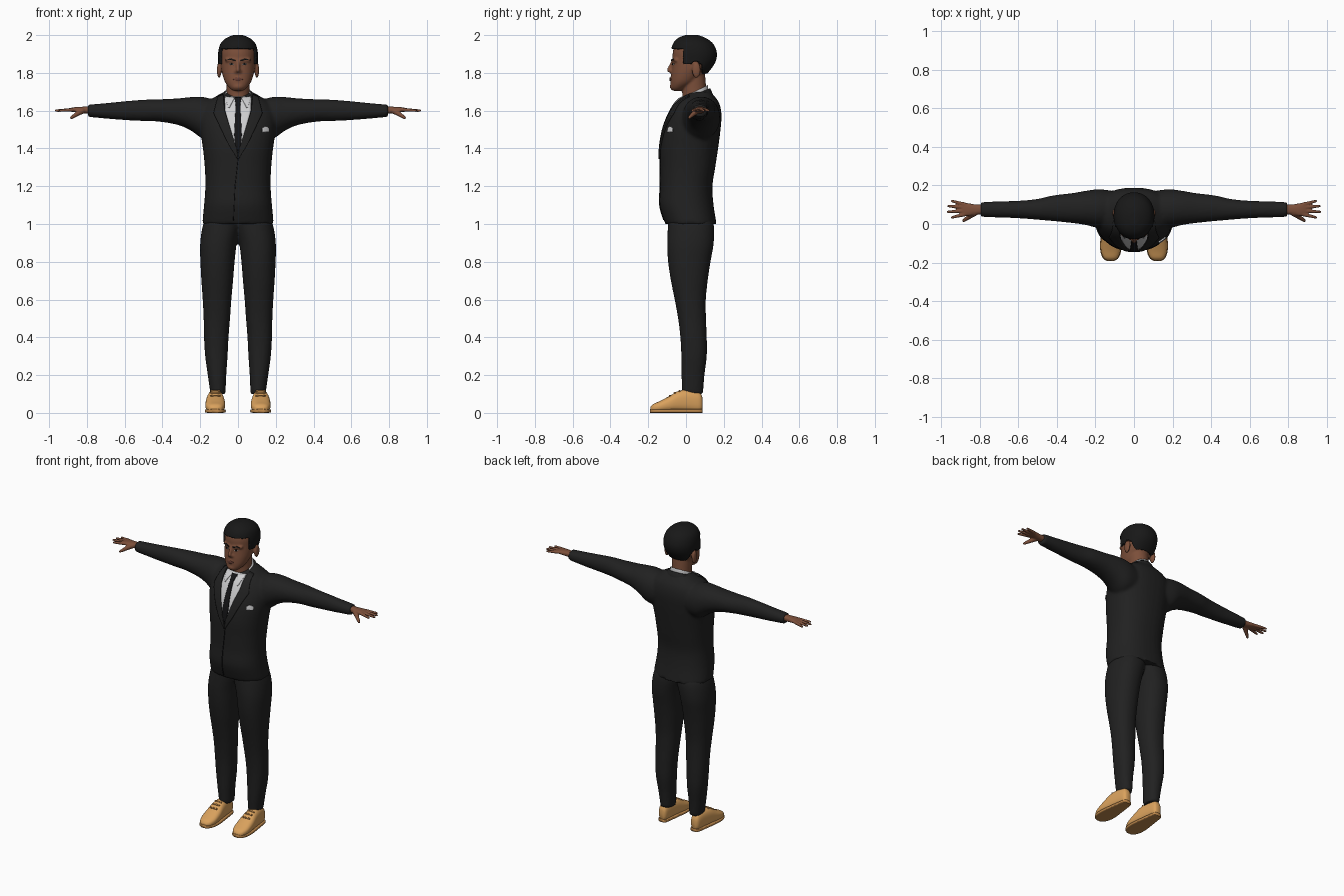
import bpy
import bmesh
import math
from mathutils import Vector, Matrix
from mathutils.bvhtree import BVHTree

cube = bpy.data.objects.get("Cube")
if cube:
    bpy.data.objects.remove(cube, do_unlink=True)


def material(name, r, g, b):
    mat = bpy.data.materials.new(name)
    mat.use_nodes = True
    mat.diffuse_color = (r, g, b, 1)
    shader = mat.node_tree.nodes["Principled BSDF"]
    shader.inputs["Base Color"].default_value = (r, g, b, 1)
    shader.inputs["Roughness"].default_value = 0.8
    return mat


SUIT = material("suit black", 0.015, 0.015, 0.015)
TIE = material("tie black", 0.007, 0.007, 0.008)
SHIRT = material("shirt white", 0.62, 0.62, 0.63)
SKIN = material("brown skin", 0.2, 0.078, 0.042)
LIP = material("lip brown", 0.14, 0.05, 0.035)
HAIR = material("hair black", 0.009, 0.009, 0.009)
EYE = material("eye white", 0.45, 0.42, 0.4)
SHOE = material("tan leather", 0.7, 0.36, 0.11)
SOLE = material("sole tan", 0.5, 0.24, 0.07)


def finish(name, bm, mat, voxel=0, relax=3):
    """Turn a bmesh into a smooth object, optionally fusing its parts."""
    bmesh.ops.recalc_face_normals(bm, faces=bm.faces[:])
    mesh = bpy.data.meshes.new(name)
    bm.to_mesh(mesh)
    bm.free()
    mesh.materials.append(mat)
    for poly in mesh.polygons:
        poly.use_smooth = True
    obj = bpy.data.objects.new(name, mesh)
    bpy.context.collection.objects.link(obj)
    if voxel:
        fuse = obj.modifiers.new("fuse", 'REMESH')
        fuse.mode = 'VOXEL'
        fuse.voxel_size = voxel
        fuse.use_smooth_shade = True
        soften = obj.modifiers.new("soften", 'SMOOTH')
        soften.iterations = relax
    return obj


def densify(rings, steps=4):
    """Catmull-Rom interpolation between measured rings."""
    out = []
    last = len(rings) - 1
    for i in range(last):
        quad = [rings[max(0, min(last, i + k))] for k in (-1, 0, 1, 2)]
        for s in range(steps):
            t = s / steps
            out.append([b + t * (c - a + t * (2*a - 5*b + 4*c - d + t * (3*(b - c) + d - a))) / 2
                        for a, b, c, d in zip(*quad)])
    return out + [list(rings[-1])]


def loft(bm, axis, rings, power=2.0, tilt=0.0, sides=32):
    """Skin rings of (position, a low, a high, b low, b high) along an axis."""
    rows = []
    for pos, a0, a1, b0, b1 in densify(rings):
        row = []
        for i in range(sides):
            ang = math.tau * i / sides
            ca, sa = math.cos(ang), math.sin(ang)
            a = (a1 - a0) / 2 * math.copysign(abs(ca) ** (2 / power), ca)
            b = (b1 - b0) / 2 * math.copysign(abs(sa) ** (2 / power), sa)
            p = pos + tilt * b
            a += (a0 + a1) / 2
            b += (b0 + b1) / 2
            row.append(bm.verts.new({'x': (p, a, b), 'y': (a, p, b), 'z': (a, b, p)}[axis]))
        rows.append(row)
    for low, high in zip(rows, rows[1:]):
        for i in range(sides):
            j = (i + 1) % sides
            bm.faces.new((low[i], low[j], high[j], high[i]))
    bm.faces.new(rows[0])
    bm.faces.new(rows[-1])


def ball(bm, centre, size):
    bmesh.ops.create_uvsphere(bm, u_segments=16, v_segments=10, radius=1,
                              matrix=Matrix.LocRotScale(Vector(centre), None, Vector(size)))


def tube(bm, start, end, r1, r2):
    """Tapered limb with rounded ends."""
    a, b = Vector(start), Vector(end)
    turn = (b - a).to_track_quat('Z', 'Y')
    bmesh.ops.create_cone(bm, cap_ends=True, segments=14, radius1=r1, radius2=r2, depth=(b - a).length,
                          matrix=Matrix.LocRotScale((a + b) / 2, turn, None))
    ball(bm, a, (r1,) * 3)
    ball(bm, b, (r2,) * 3)


def both_sides(bm):
    copy = bmesh.ops.duplicate(bm, geom=bm.verts[:] + bm.edges[:] + bm.faces[:])["geom"]
    verts = [v for v in copy if isinstance(v, bmesh.types.BMVert)]
    bmesh.ops.scale(bm, vec=(-1, 1, 1), verts=verts)


def surface(obj):
    bpy.context.view_layer.update()
    return BVHTree.FromObject(obj, bpy.context.evaluated_depsgraph_get())


def patch(name, tree, left, right, mat, lift, cols=8):
    """Thin plate between two (x, z) edges, laid on the front of a surface."""
    bm = bmesh.new()
    rows = []
    for l, r in zip(densify(left, 1) if len(left) < 2 else left, right):
        rows.append((Vector(l), Vector(r)))
    fine = []
    for (l0, r0), (l1, r1) in zip(rows, rows[1:]):
        fine += [(l0.lerp(l1, s / 8), r0.lerp(r1, s / 8)) for s in range(8)]
    fine.append(rows[-1])
    grid = []
    for l, r in fine:
        line = []
        for c in range(cols + 1):
            x, z = l.lerp(r, c / cols)
            hit = tree.ray_cast(Vector((x, -1, z)), Vector((0, 1, 0)))[0]
            line.append(bm.verts.new((x, (hit.y if hit else 0) - lift / 2, z)))
        grid.append(line)
    for low, high in zip(grid, grid[1:]):
        for c in range(cols):
            bm.faces.new((low[c], low[c + 1], high[c + 1], high[c]))
    obj = finish(name, bm, mat)
    plate = obj.modifiers.new("plate", 'SOLIDIFY')
    plate.thickness = lift
    plate.offset = 0


def flip(edge):
    return [(-x, z) for x, z in edge]


# Jacket: sleeves fused into the body
bm = bmesh.new()
loft(bm, 'x', [(.1, 0, .17, 1.46, 1.65), (.18, -.02, .18, 1.45, 1.672), (.25, -.005, .172, 1.495, 1.672),
               (.32, .005, .16, 1.525, 1.665), (.42, .015, .148, 1.542, 1.66), (.5, .022, .13, 1.545, 1.658),
               (.6, .03, .12, 1.55, 1.65), (.7, .033, .118, 1.558, 1.64), (.795, .037, .113, 1.567, 1.632)], 2.1)
both_sides(bm)
body = [(1, .19, -.11, .162), (1.1, .18, -.14, .146), (1.2, .173, -.136, .14), (1.3, .176, -.136, .155),
        (1.4, .186, -.136, .17), (1.5, .2, -.12, .183), (1.58, .2, -.09, .188), (1.64, .17, -.055, .176),
        (1.68, .11, -.01, .148), (1.7, .075, .03, .13)]
loft(bm, 'z', [(z, -w, w, f, b) for z, w, f, b in body], 2.3)
jacket = finish("jacket", bm, SUIT, .01, 4)
chest = surface(jacket)

# Collars tilted up toward the nape
for name, mat, rings, tilt in (
        ("jacket_collar", SUIT, [(1.62, -.11, .11, -.03, .15), (1.66, -.096, .096, -.02, .14),
                                 (1.69, -.08, .08, -.012, .128)], .4),
        ("shirt_collar", SHIRT, [(1.62, -.08, .08, -.035, .122), (1.66, -.074, .074, -.034, .12),
                                 (1.7, -.067, .067, -.028, .115)], .5)):
    bm = bmesh.new()
    loft(bm, 'z', rings, 2, tilt)
    finish(name, bm, mat)

# Shirt front, tie, lapels and pocket square
opening = [(-.07, 1.675), (-.068, 1.6), (-.01, 1.4)]
patch("shirt_front", chest, opening, flip(opening), SHIRT, .003, 14)
knot = [(-.019, 1.668), (-.012, 1.632), (-.02, 1.47), (-.012, 1.39)]
patch("tie", chest, knot, flip(knot), TIE, .008)
inner = [(-.078, 1.685), (-.07, 1.6), (-.005, 1.39), (0, 1.35)]
outer = [(-.105, 1.675), (-.128, 1.585), (-.05, 1.42), (-.004, 1.345)]
tip_inner = [(-.018, 1.668), (-.045, 1.615)]
tip_outer = [(-.07, 1.675), (-.052, 1.617)]
for side, turn in (("right", list), ("left", flip)):
    patch(side + "_lapel", chest, turn(outer), turn(inner), SUIT, .009)
    patch(side + "_collar_point", chest, turn(tip_outer), turn(tip_inner), SHIRT, .007)
patch("pocket_square", chest, [(.13, 1.485), (.128, 1.508), (.142, 1.517)],
      [(.163, 1.487), (.163, 1.506), (.152, 1.515)], SHIRT, .008)
patch("front_seam", chest, [(.0, 1.36), (-.018, 1.2), (-.026, 1.02)],
      [(.004, 1.36), (-.014, 1.2), (-.022, 1.02)], TIE, .004, 2)

# Trousers
bm = bmesh.new()
loft(bm, 'z', [(.1, .066, .146, -.02, .09), (.2, .062, .16, -.024, .098), (.3, .055, .174, -.025, .11),
               (.4, .05, .18, -.03, .11), (.5, .042, .182, -.042, .106), (.6, .035, .187, -.06, .105),
               (.7, .026, .194, -.08, .115), (.8, .018, .199, -.095, .13), (.9, .006, .2, -.1, .147),
               (1, -.02, .184, -.095, .147), (1.06, -.02, .15, -.09, .12)], 2.2)
both_sides(bm)
finish("trousers", bm, SUIT, .01)

# Shoes with soles and laces
shoe = [(.087, .1, .135, .02, .08), (.072, .09, .148, .004, .108), (.02, .082, .157, .004, .122),
        (-.04, .074, .166, .004, .116), (-.09, .068, .172, .004, .088), (-.14, .07, .171, .004, .062),
        (-.175, .084, .158, .004, .046), (-.189, .105, .138, .01, .03)]
bm = bmesh.new()
loft(bm, 'y', shoe, 2.5)
both_sides(bm)
finish("shoes", bm, SHOE)
bm = bmesh.new()
loft(bm, 'y', [(y * 1.01, a - .003, b + .003, 0, .02) for y, a, b, c, d in shoe], 5)
both_sides(bm)
finish("shoe_soles", bm, SOLE)
bm = bmesh.new()
for y, z in ((-.035, .116), (-.06, .106), (-.085, .091)):
    tube(bm, (.098, y, z), (.142, y, z), .005, .005)
both_sides(bm)
finish("shoe_laces", bm, SOLE)

# Hands: palm, four fingers and a thumb
bm = bmesh.new()
loft(bm, 'x', [(.77, .052, .1, 1.585, 1.624), (.82, .048, .101, 1.586, 1.621), (.86, .041, .108, 1.592, 1.619),
               (.892, .046, .108, 1.595, 1.613)], 2.4)
for base, tip, reach in ((.05, .034, .942), (.068, .063, .963), (.086, .093, .961), (.101, .119, .942)):
    tube(bm, (.875, base, 1.605), (reach, tip, 1.6), .0105, .007)
tube(bm, (.825, .058, 1.6), (.882, .017, 1.563), .017, .008)
both_sides(bm)
finish("hands", bm, SKIN, .0045, 2)

# Head: skull, neck, ears, nose, brow and mouth fused together
bm = bmesh.new()
ball(bm, (.1, .055, 1.815), (.012, .024, .042))
tube(bm, (.014, -.066, 1.867), (.058, -.052, 1.868), .011, .011)
tube(bm, (.006, -.078, 1.808), (.012, -.077, 1.808), .011, .009)
tube(bm, (.0, -.076, 1.768), (.02, -.07, 1.766), .012, .008)
both_sides(bm)
tube(bm, (0, -.07, 1.86), (0, -.091, 1.815), .009, .011)
ball(bm, (0, -.066, 1.728), (.032, .02, .02))
skull = [(1.705, .025, -.07, -.03), (1.72, .045, -.08, 0), (1.75, .068, -.082, .05), (1.79, .082, -.079, .09),
         (1.83, .09, -.074, .125), (1.87, .093, -.071, .148), (1.91, .093, -.07, .151), (1.95, .082, -.058, .132),
         (1.975, .055, -.035, .097), (1.989, .02, 0, .06)]
loft(bm, 'z', [(z, -w, w, f, b) for z, w, f, b in skull], 2.15)
loft(bm, 'z', [(1.6, -.064, .064, -.02, .11), (1.7, -.06, .06, -.02, .108), (1.8, -.062, .062, -.02, .1)])
head = finish("head", bm, SKIN, .006, 3)
face = surface(head)


# Hair: scalp area lifted off the head
def on_scalp(p):
    if abs(p.x) > .094 and p.z < 1.875:
        return False
    line = 1.925 if p.y < -.012 else 1.845 if p.y < .08 else 1.8
    return p.z > line


bm = bmesh.new()
bm.from_object(head, bpy.context.evaluated_depsgraph_get())
bald = [f for f in bm.faces if not on_scalp(f.calc_center_median())]
bmesh.ops.delete(bm, geom=bald, context='FACES')
rim = [v for v in bm.verts if v.is_boundary]
for _ in range(3):
    bmesh.ops.smooth_vert(bm, verts=rim, factor=.5, use_axis_x=True, use_axis_y=True, use_axis_z=True)
bm.normal_update()
for v in bm.verts:
    v.co += v.normal * .012
hair = finish("hair", bm, HAIR)
thick = hair.modifiers.new("thickness", 'SOLIDIFY')
thick.thickness = .014
thick.offset = -1

# Face details
for side, turn in (("left", list), ("right", flip)):
    patch(side + "_eye", face, turn([(.021, 1.846), (.033, 1.851), (.046, 1.848)]),
          turn([(.021, 1.844), (.033, 1.841), (.046, 1.844)]), EYE, .003, 4)
    patch(side + "_iris", face, turn([(.029, 1.851), (.029, 1.841)]),
          turn([(.038, 1.851), (.038, 1.841)]), HAIR, .005, 4)
    patch(side + "_eyebrow", face, turn([(.014, 1.869), (.038, 1.876), (.06, 1.869)]),
          turn([(.014, 1.862), (.038, 1.869), (.06, 1.867)]), HAIR, .004, 4)
patch("lips", face, [(-.025, 1.767), (-.006, 1.776), (.006, 1.776), (.025, 1.767)],
      [(-.025, 1.765), (-.008, 1.757), (.008, 1.757), (.025, 1.765)], LIP, .003, 6)
